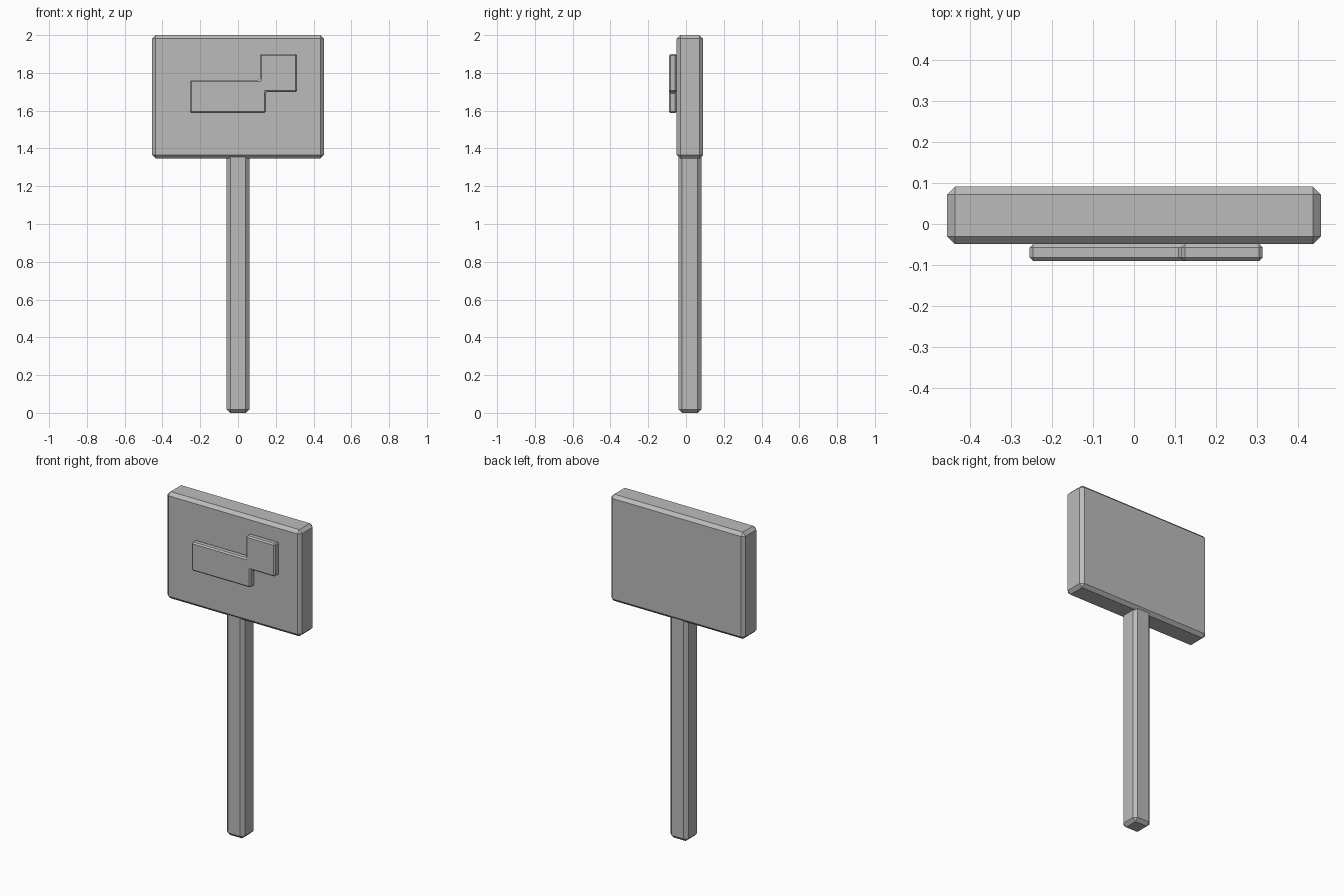
import bpy, bmesh

if "Cube" in bpy.data.objects:
    bpy.data.objects.remove(bpy.data.objects["Cube"])

grey = bpy.data.materials.new("plain_grey")
grey.diffuse_color = (0.5, 0.5, 0.5, 1)
grey.use_nodes = True
grey.node_tree.nodes["Principled BSDF"].inputs["Base Color"].default_value = grey.diffuse_color


def slab(name, outline, y0, y1, bevel):
    """Extrude an x-z outline from y0 to y1 and chamfer all its edges."""
    bm = bmesh.new()
    face = bm.faces.new([bm.verts.new((x, y0, z)) for x, z in outline])
    ext = bmesh.ops.extrude_face_region(bm, geom=[face])
    for v in ext["geom"]:
        if isinstance(v, bmesh.types.BMVert):
            v.co.y = y1
    bmesh.ops.recalc_face_normals(bm, faces=bm.faces)
    bmesh.ops.bevel(bm, geom=bm.edges[:], offset=bevel, segments=1,
                    affect='EDGES', profile=0.5)
    mesh = bpy.data.meshes.new(name)
    bm.to_mesh(mesh)
    bm.free()
    mesh.materials.append(grey)
    obj = bpy.data.objects.new(name, mesh)
    bpy.context.collection.objects.link(obj)
    return obj


def rect(x0, x1, z0, z1):
    return [(x0, z0), (x1, z0), (x1, z1), (x0, z1)]


# Upright post, its top hidden inside the board
slab("post", rect(-0.06, 0.06, 0, 1.39), -0.039, 0.081, 0.019)

# Sign board
slab("board", rect(-0.455, 0.455, 1.347, 2.0), -0.049, 0.091, 0.019)

# Raised stepped plate on the front
slab("raised_plate",
     [(-0.254, 1.587), (0.147, 1.587), (0.147, 1.698), (0.313, 1.698),
      (0.313, 1.9), (0.116, 1.9), (0.116, 1.762), (-0.254, 1.762)],
     -0.09, -0.049, 0.008)
